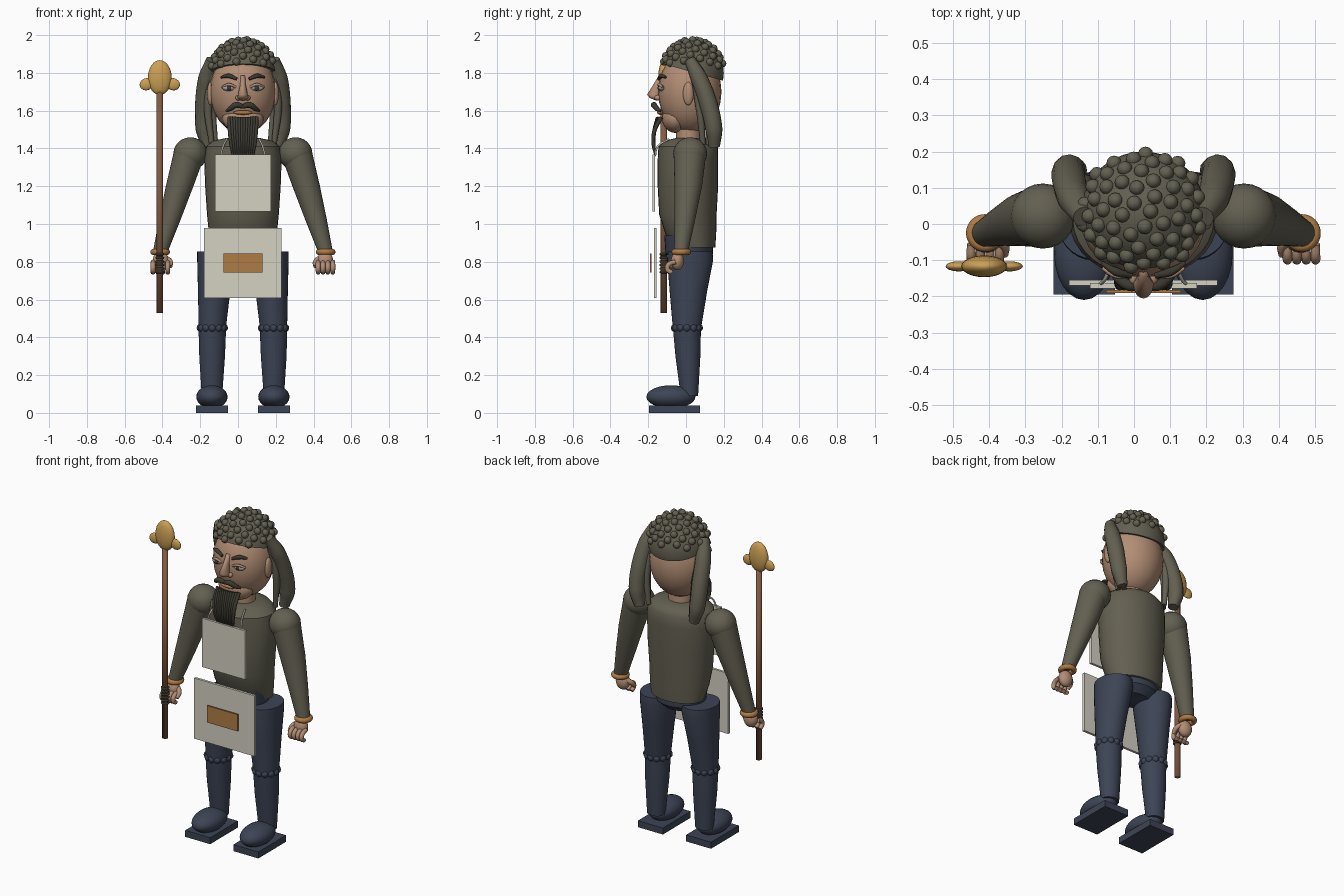
import bpy, bmesh, math
from mathutils import Vector, Matrix

if "Cube" in bpy.data.objects:
    bpy.data.objects.remove(bpy.data.objects["Cube"], do_unlink=True)

CX = 0.026  # the figure stands slightly off centre because of the staff


def material(name, *rgb):
    m = bpy.data.materials.new(name)
    m.use_nodes = True
    m.diffuse_color = (*rgb, 1)
    m.node_tree.nodes["Principled BSDF"].inputs["Base Color"].default_value = (*rgb, 1)
    return m


OLIVE = material("olive", .125, .117, .083)
DARK = material("dark_hair", .045, .043, .031)
SKIN = material("skin", .45, .27, .175)
NAVY = material("navy", .046, .058, .09)
CREAM = material("cream", .66, .64, .54)
GOLD = material("gold", .6, .35, .09)
LEATHER = material("leather", .43, .2, .06)
WOOD = material("wood", .22, .105, .055)
EYE = material("eye_grey", .3, .36, .4)


def finish(name, bm, mat, smooth=40):
    """Turn a bmesh into an object; smooth is the sharp-edge angle."""
    bmesh.ops.recalc_face_normals(bm, faces=bm.faces[:])
    me = bpy.data.meshes.new(name)
    bm.to_mesh(me)
    bm.free()
    me.materials.append(mat)
    ob = bpy.data.objects.new(name, me)
    ob.location.x = CX
    bpy.context.collection.objects.link(ob)
    bpy.ops.object.select_all(action='DESELECT')
    ob.select_set(True)
    bpy.context.view_layer.objects.active = ob
    if smooth:
        bpy.ops.object.shade_smooth_by_angle(angle=math.radians(smooth))
    return ob


def add_ball(bm, c, r, tilt=0, seg=24):
    m = Matrix.Translation(c) @ Matrix.Rotation(tilt, 4, 'Y') @ Matrix.Diagonal((*r, 1))
    bmesh.ops.create_uvsphere(bm, u_segments=seg, v_segments=seg // 2, radius=1, matrix=m)


def ball(name, c, r, mat, tilt=0):
    bm = bmesh.new()
    add_ball(bm, c, r, tilt)
    return finish(name, bm, mat, 180)


def box(name, lo, hi, mat):
    lo, hi = Vector(lo), Vector(hi)
    bm = bmesh.new()
    bmesh.ops.create_cube(bm, size=1, matrix=Matrix.Translation((lo + hi) / 2)
                          @ Matrix.Diagonal((*(hi - lo), 1)))
    return finish(name, bm, mat, 0)


def loft(name, rings, mat, smooth=40, seg=32):
    """Skin horizontal ellipses given as (x, y, z, rx, ry)."""
    bm = bmesh.new()
    loops = []
    for x, y, z, rx, ry in rings:
        angles = [i * math.tau / seg for i in range(seg)]
        loops.append([bm.verts.new((x + rx * math.cos(a), y + ry * math.sin(a), z))
                      for a in angles])
    for a, b in zip(loops, loops[1:]):
        for i in range(seg):
            j = (i + 1) % seg
            bm.faces.new((a[i], a[j], b[j], b[i]))
    bm.faces.new(loops[0])
    bm.faces.new(loops[-1])
    return finish(name, bm, mat, smooth)


def tube(name, points, mat, cyclic=False):
    """Smooth tube through (x, y, z, radius) points."""
    cu = bpy.data.curves.new(name, 'CURVE')
    cu.dimensions = '3D'
    cu.bevel_depth = 1
    cu.bevel_resolution = 4
    cu.use_fill_caps = True
    sp = cu.splines.new('BEZIER')
    sp.bezier_points.add(len(points) - 1)
    sp.use_cyclic_u = cyclic
    sp.resolution_u = 8
    for p, (x, y, z, r) in zip(sp.bezier_points, points):
        p.co, p.radius = (x, y, z), r
        p.handle_left_type = p.handle_right_type = 'AUTO'
    tmp = bpy.data.objects.new(name + "_path", cu)
    bpy.context.collection.objects.link(tmp)
    bpy.context.view_layer.update()
    me = tmp.evaluated_get(bpy.context.evaluated_depsgraph_get()).to_mesh()
    bm = bmesh.new()
    bm.from_mesh(me)
    bpy.data.objects.remove(tmp, do_unlink=True)
    return finish(name, bm, mat, 60)


def ring(name, c, r, thick, mat):
    pts = [(c[0] + r * math.cos(a), c[1] + r * math.sin(a), c[2], thick)
           for a in (i * math.tau / 12 for i in range(12))]
    return tube(name, pts, mat, True)


# Torso, hips and neck
loft("torso", [(0, .045, .875, .165, .11), (0, .025, .95, .18, .135), (0, .01, 1.05, .19, .152),
               (0, .01, 1.2, .2, .16), (0, .01, 1.34, .205, .16), (0, .012, 1.41, .195, .158),
               (0, .02, 1.44, .16, .13), (0, .025, 1.455, .09, .08)], OLIVE)
loft("hips", [(0, .02, .8, .1, .08), (0, .017, .84, .15, .125), (0, .015, .94, .165, .13)], NAVY)
loft("neck", [(0, .015, 1.42, .072, .066), (0, .01, 1.56, .068, .064)], SKIN)

# Head
ball("head", (0, .02, 1.7), (.175, .168, .222), SKIN)
ball("chin", (0, -.055, 1.56), (.11, .072, .078), SKIN)
loft("nose", [(0, -.15, 1.655, .012, .012), (0, -.162, 1.667, .03, .03),
              (0, -.172, 1.685, .026, .034), (0, -.15, 1.735, .015, .025),
              (0, -.13, 1.785, .012, .015)], SKIN, 180, 16)
ball("lips", (0, -.135, 1.59), (.05, .018, .012), LEATHER)

# Hair cap, cut along a slope that drops to the back
cap_c, cap_r = Vector((0, .035, 1.8)), Vector((.172, .165, .175))
bm = bmesh.new()
add_ball(bm, cap_c, cap_r, 0, 40)
cut = bmesh.ops.bisect_plane(bm, geom=bm.verts[:] + bm.edges[:] + bm.faces[:],
                             plane_co=(0, -.13, 1.85), plane_no=(0, .28, 1), clear_inner=True)
bmesh.ops.holes_fill(bm, edges=[e for e in bm.edges if e.is_boundary])
finish("hair_cap", bm, OLIVE)

# Curls spread evenly over the cap
bm = bmesh.new()
COUNT = 150
for i in range(COUNT):
    h = 1 - 2 * (i + .5) / COUNT
    a = i * math.pi * (3 - math.sqrt(5))
    s = math.sqrt(1 - h * h)
    p = cap_c + Vector((s * math.cos(a), s * math.sin(a), h)) * cap_r
    if p.z > 1.835 and p.z > 1.86 - .28 * (p.y + .13):
        add_ball(bm, p, (.021, .021, .021), 0, 12)
finish("hair_curls", bm, OLIVE, 180)

# Beard of hanging strands
for i in range(12):
    t = (i - 5.5) / 5.5
    y = -.15 + .02 * t * t
    tube("beard_strand", [(.072 * t, y, 1.565, .01), (.069 * t, -.168, 1.49, .011),
                          (.062 * t, -.172, 1.42, .01), (.053 * t, -.162, 1.365, .006)], DARK)

for s, side in ((1, "left"), (-1, "right")):
    # Face details
    ball(side + "_eye", (s * .073, -.129, 1.72), (.036, .018, .016), EYE)
    ball(side + "_iris", (s * .073, -.142, 1.72), (.013, .008, .013), DARK)
    tube(side + "_eyelid", [(s * .036, -.14, 1.724, .006), (s * .073, -.143, 1.738, .008),
                            (s * .112, -.122, 1.724, .006)], SKIN)
    tube(side + "_brow", [(s * .033, -.143, 1.768, .008), (s * .075, -.132, 1.784, .012),
                          (s * .115, -.108, 1.777, .006)], DARK)
    ball(side + "_ear", (s * .172, .012, 1.69), (.018, .028, .062), SKIN)
    ball(side + "_nostril", (s * .024, -.15, 1.668), (.016, .018, .014), SKIN)
    tube(side + "_moustache", [(0, -.165, 1.622, .012), (s * .035, -.17, 1.63, .016),
                               (s * .065, -.155, 1.612, .014), (s * .088, -.135, 1.597, .006)], DARK)
    # Long side locks
    tube(side + "_lock", [(s * .165, .02, 1.87, .03), (s * .192, .07, 1.77, .045),
                          (s * .205, .118, 1.64, .048), (s * .205, .148, 1.5, .045),
                          (s * .185, .15, 1.41, .03)], OLIVE)
    for k in (0, 1):
        tube(side + "_thin_lock", [(s * .165, .04 + .02 * k, 1.8, .018),
                                   (s * (.185 - .02 * k), .07 + .04 * k, 1.63, .022),
                                   (s * (.165 - .02 * k), .09 + .03 * k, 1.42, .014)], OLIVE)

    # Arm, cuff and hand
    ball(side + "_shoulder", (s * .278, .022, 1.372), (.09, .09, .087), OLIVE)
    loft(side + "_arm", [(s * .278, .022, 1.39, .086, .087), (s * .335, .012, 1.2, .073, .073),
                         (s * .385, -.005, 1.03, .058, .055), (s * .435, -.025, .86, .04, .038)], OLIVE)
    ring(side + "_cuff", (s * .438, -.025, .852), .036, .016, LEATHER)
    ball(side + "_palm", (s * .435, -.045, .805), (.043, .034, .05), SKIN)
    for k in range(4):
        x = s * (.398 + .026 * k)
        tube(side + "_finger", [(x, -.055, .8, .012), (x, -.092, .785, .013),
                                (x, -.098, .76, .013), (x, -.075, .742, .012)], SKIN)
    tube(side + "_thumb", [(s * .41, -.04, .82, .016), (s * .385, -.06, .8, .014),
                           (s * .385, -.085, .775, .012)], SKIN)

    # Leg, knee trim and shoe
    loft(side + "_thigh", [(s * .162, .005, .45, .072, .075), (s * .152, .013, .65, .086, .1),
                           (s * .142, .022, .81, .1, .122), (s * .142, .022, .855, .1, .118)], NAVY)
    bm = bmesh.new()
    for k in range(12):
        a = k * math.tau / 12
        add_ball(bm, (s * .162 + .062 * math.cos(a), .005 + .064 * math.sin(a), .45),
                 (.021, .021, .022), 0, 12)
    finish(side + "_knee_trim", bm, NAVY, 180)
    loft(side + "_shin", [(s * .164, .018, .09, .054, .046), (s * .163, .01, .3, .068, .066),
                          (s * .162, .005, .45, .073, .074)], NAVY)
    ball(side + "_shoe", (s * .164, -.08, .085), (.083, .13, .061), NAVY)
    box(side + "_sole", (s * .164 - .085, -.195, 0), (s * .164 + .085, .075, .04), NAVY)

    # Apron strap
    tube(side + "_strap", [(s * .118, -.165, 1.36, .005), (s * .105, -.15, 1.41, .005),
                           (s * .085, -.09, 1.45, .005)], CREAM)

# Apron
box("apron_bib", (-.148, -.178, 1.067), (.148, -.163, 1.367), CREAM)
box("apron_skirt", (-.205, -.17, .607), (.205, -.155, .98), CREAM)
box("apron_pocket", (-.104, -.191, .742), (.104, -.182, .845), LEATHER)

# Staff with its ornament and grip
SX, SY = -.44, -.117
loft("staff", [(SX, SY, .53, .017, .017), (SX, SY, 1.72, .017, .017)], WOOD, 180)
ball("staff_head", (SX, SY, 1.775), (.063, .03, .092), GOLD)
for s in (-1, 1):
    ball("staff_head_knob", (SX + s * .07, SY, 1.74), (.037, .014, .032), GOLD, s * .3)
for k in range(6):
    ring("staff_grip", (SX, SY, .745 + .019 * k), .018, .006, DARK)
